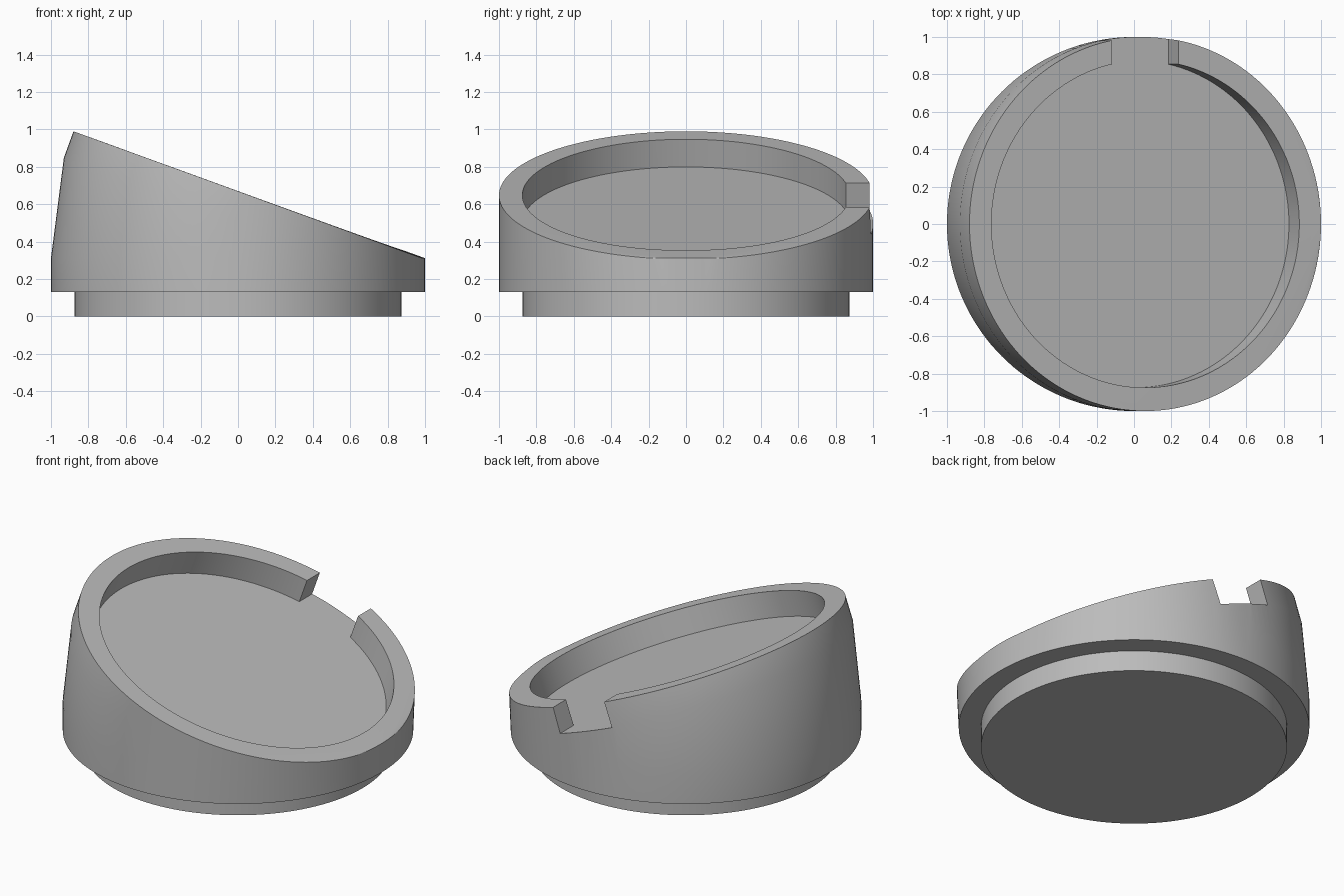
import bpy
import bmesh
from math import radians, sin, cos, asin, pi
from mathutils import Matrix, Vector

cube = bpy.data.objects.get("Cube")
if cube:
    bpy.data.objects.remove(cube, do_unlink=True)

SEG = 144
TILT = Matrix.Translation((0.06, 0, 0.648)) @ Matrix.Rotation(radians(20), 4, 'Y')

grey = bpy.data.materials.new("plain grey")
grey.use_nodes = True
colour = (0.5, 0.5, 0.5, 1)
grey.diffuse_color = colour
grey.node_tree.nodes["Principled BSDF"].inputs["Base Color"].default_value = colour


def circle(radius, z, matrix=Matrix()):
    return [matrix @ Vector((radius * cos(2 * pi * i / SEG), radius * sin(2 * pi * i / SEG), z))
            for i in range(SEG)]


def add_object(name, bm):
    bmesh.ops.recalc_face_normals(bm, faces=bm.faces)
    mesh = bpy.data.meshes.new(name)
    bm.to_mesh(mesh)
    bm.free()
    mesh.materials.append(grey)
    obj = bpy.data.objects.new(name, mesh)
    bpy.context.collection.objects.link(obj)
    return obj


def prism(name, outline, offset):
    bm = bmesh.new()
    face = bm.faces.new([bm.verts.new(p) for p in outline])
    top = bmesh.ops.extrude_face_region(bm, geom=[face])["geom"]
    bmesh.ops.translate(bm, vec=offset, verts=[v for v in top if isinstance(v, bmesh.types.BMVert)])
    return add_object(name, bm)


def smooth(obj):
    bpy.ops.object.select_all(action='DESELECT')
    obj.select_set(True)
    bpy.context.view_layer.objects.active = obj
    bpy.ops.object.shade_smooth_by_angle(angle=radians(18))


# Body: hull around an upright lower drum and a tilted upper disc
bm = bmesh.new()
for p in (circle(1, 0.13) + circle(1, 0.312)
          + circle(1, -0.15, TILT) + circle(1, 0, TILT)):
    bm.verts.new(p)
hull = bmesh.ops.convex_hull(bm, input=bm.verts)
loose = {v for v in hull["geom_interior"] if isinstance(v, bmesh.types.BMVert)}
bmesh.ops.delete(bm, geom=list(loose), context='VERTS')
bmesh.ops.dissolve_limit(bm, angle_limit=radians(0.1), verts=bm.verts, edges=bm.edges)
body = add_object("body", bm)

# Pocket cutter: round recess with a rim notch at the back
R, HALF, DEPTH = 0.875, 0.189, 0.157
gap = asin(HALF / R)
start, sweep = pi / 2 + gap, 2 * pi - 2 * gap
outline = [(R * cos(start + sweep * i / SEG), R * sin(start + sweep * i / SEG))
           for i in range(SEG + 1)]
outline += [(HALF, 1.2), (-HALF, 1.2)]
axis = TILT.to_3x3() @ Vector((0, 0, 0.5))
cutter = prism("pocket_cutter", [TILT @ Vector((x, y, -DEPTH)) for x, y in outline], axis)
cutter.hide_render = True
cutter.hide_set(True)

cut = body.modifiers.new("pocket", 'BOOLEAN')
cut.operation = 'DIFFERENCE'
cut.solver = 'EXACT'
cut.object = cutter
bpy.context.view_layer.objects.active = body
bpy.ops.object.modifier_apply(modifier=cut.name)
bpy.data.objects.remove(cutter, do_unlink=True)
smooth(body)

# Narrower foot below the body
smooth(prism("base_plug", circle(0.873, 0), (0, 0, 0.14)))
